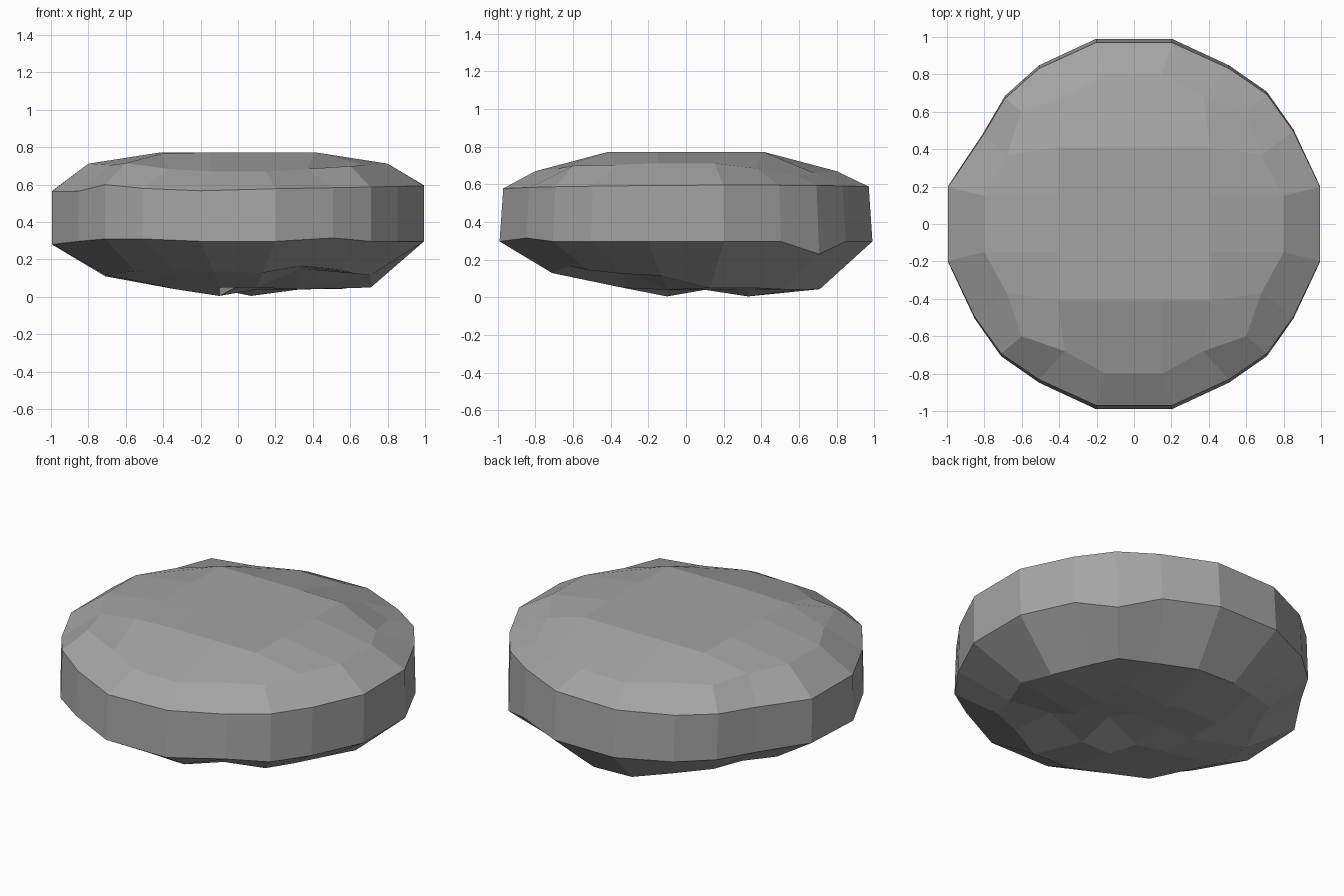
import bpy
import bmesh

cube = bpy.data.objects.get("Cube")
if cube:
    bpy.data.objects.remove(cube, do_unlink=True)

N = 6  # each cap is a six by six lattice of points
LAST = N - 1

# Outline quarters: along-edge offset and outward distance, corner to middle
WALL = [(.7, .7), (.5, .84), (.2, .98)]
UPPER = [(.6, .6), (.37, .68), (.15, .8)]
LOWER = [(.55, .52), (.34, .62), (.13, .71)]


def lattice_point(i, j, outline, inner, core):
    """Plan position of a lattice point, rounded at the border."""
    sx = 1 if i > 2 else -1
    sy = 1 if j > 2 else -1
    a, b = min(i, LAST - i), min(j, LAST - j)
    if b == 0:
        x, y = outline[a]
    elif a == 0:
        y, x = outline[b]
    else:
        x, y = (inner if a == 1 else core), (inner if b == 1 else core)
    return x * sx, y * sy


def is_border(i, j):
    return i in (0, LAST) or j in (0, LAST)


# Border points in counter-clockwise order
border = [(i, 0) for i in range(LAST)] + [(LAST, j) for j in range(LAST)]
border += [(LAST - i, LAST - j) for i, j in border]

# Local bumps and dents by lattice point
top_heights = {(0, 0): .715, (5, 5): .64, (5, 4): .685, (4, 5): .66, (1, 1): .765}
base_heights = {(2, 2): .005, (3, 4): .005, (4, 1): .15, (3, 1): .05,
                (3, 2): .11, (1, 1): .09, (2, 1): .05,
                (4, 0): .165, (5, 0): .145, (5, 1): .125, (5, 2): .115,
                (5, 3): .05, (0, 5): .14, (0, 4): .14, (0, 3): .11, (1, 5): .095}
wall_low = {(5, 5): .23, (1, 0): .31, (0, 0): .31, (4, 0): .315, (0, 2): .28}
wall_high = {(0, 0): .6, (1, 0): .58, (2, 0): .567}
wall_pull = {(0, 5): .97, (0, 4): .95}  # flattened back right shoulder


def top_point(i, j):
    x, y = lattice_point(i, j, UPPER, .41, .15)
    z = .66 + .065 * abs(x) if is_border(i, j) else .773
    return x, y, top_heights.get((i, j), z)


def base_point(i, j):
    x, y = lattice_point(i, j, LOWER, .33, .1)
    if (i, j) == (3, 4):
        x = .07
    z = .09 - .03 * x - .06 * y if is_border(i, j) else .04
    return x, y, base_heights.get((i, j), z)


def wall_point(i, j, upper):
    x, y = lattice_point(i, j, WALL, 0, 0)
    pull = wall_pull.get((i, j), 1)
    x, y = x * pull * 1.015, y * pull
    if upper:
        return x, y * .99, wall_high.get((i, j), .58 + .015 * x + .005 * y)
    return x, y * 1.01, wall_low.get((i, j), .297)


bm = bmesh.new()
cells = [(i, j) for i in range(N) for j in range(N)]
top = {c: bm.verts.new(top_point(*c)) for c in cells}
base = {c: bm.verts.new(base_point(*c)) for c in cells}
high = {c: bm.verts.new(wall_point(*c, True)) for c in border}
low = {c: bm.verts.new(wall_point(*c, False)) for c in border}

# Top and underside caps
for cap in (top, base):
    for i in range(LAST):
        for j in range(LAST):
            bm.faces.new([cap[c] for c in
                          ((i, j), (i + 1, j), (i + 1, j + 1), (i, j + 1))])

# Lower slope, upright wall and upper slope
for under, over in ((base, low), (low, high), (high, top)):
    for p, q in zip(border, border[1:] + border[:1]):
        bm.faces.new((under[p], under[q], over[q], over[p]))

bmesh.ops.recalc_face_normals(bm, faces=bm.faces)
mesh = bpy.data.meshes.new("flat_stone")
bm.to_mesh(mesh)
bm.free()

stone = bpy.data.objects.new("flat_stone", mesh)
bpy.context.collection.objects.link(stone)

# Stone grey
grey = bpy.data.materials.new("stone_grey")
grey.use_nodes = True
colour = (.37, .37, .37, 1)
grey.diffuse_color = colour
grey.node_tree.nodes["Principled BSDF"].inputs["Base Color"].default_value = colour
mesh.materials.append(grey)
